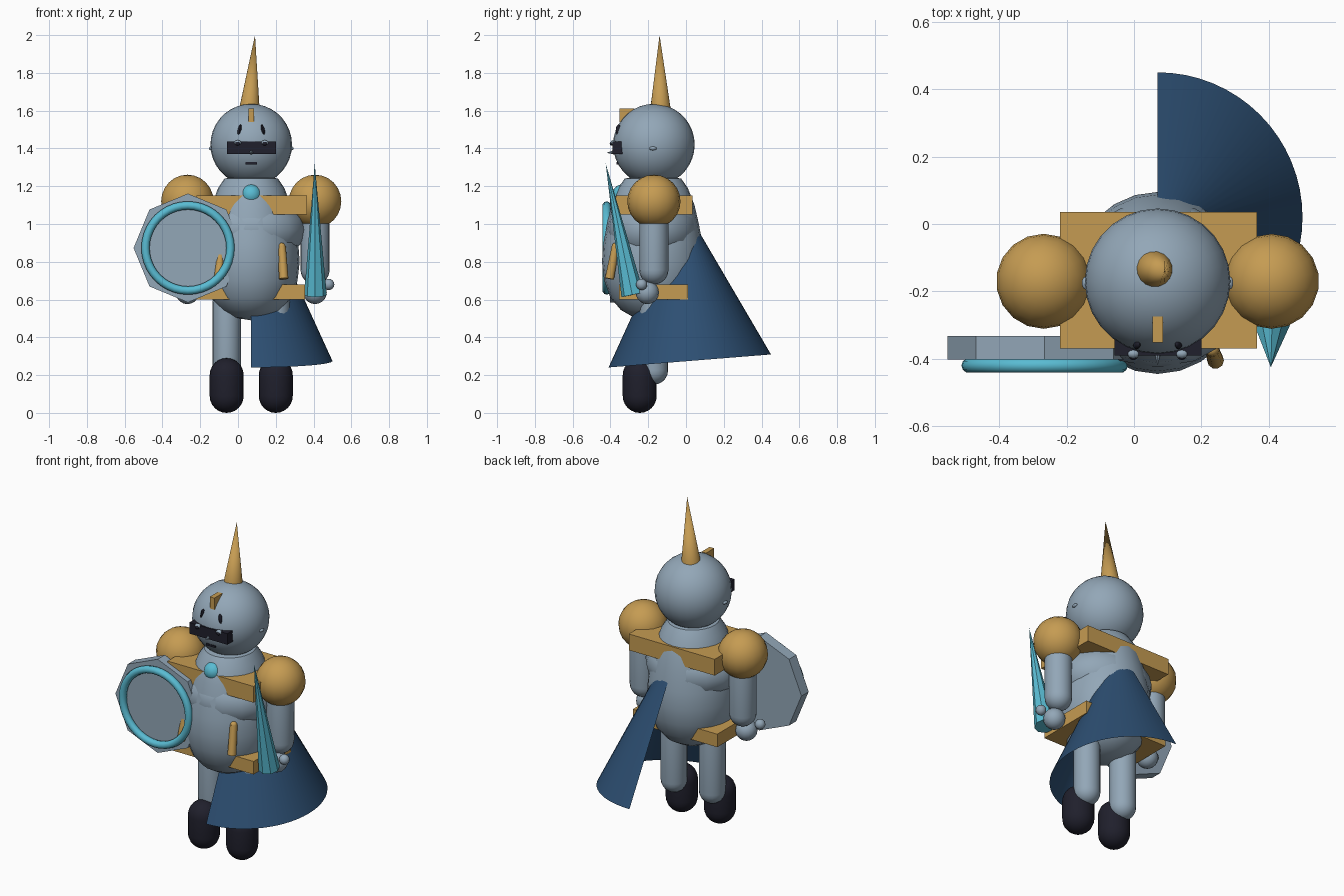
import bpy, bmesh, math
from mathutils import Vector, Matrix

if "Cube" in bpy.data.objects:
    bpy.data.objects.remove(bpy.data.objects["Cube"])

CX, CY = 0.07, -0.17      # body axis


def material(name, rgb):
    m = bpy.data.materials.new(name)
    m.diffuse_color = (*rgb, 1)
    m.use_nodes = True
    m.node_tree.nodes["Principled BSDF"].inputs["Base Color"].default_value = m.diffuse_color
    return m


STEEL = material("blue_grey_steel", (0.29, 0.385, 0.475))
GOLD = material("gold", (0.56, 0.33, 0.085))
CYAN = material("cyan", (0.10, 0.50, 0.65))
NAVY = material("navy_cloth", (0.026, 0.078, 0.17))
DARK = material("near_black", (0.014, 0.014, 0.025))


def finish(name, bm, mat, smooth=True):
    bmesh.ops.recalc_face_normals(bm, faces=bm.faces)
    me = bpy.data.meshes.new(name)
    bm.to_mesh(me)
    bm.free()
    me.materials.append(mat)
    ob = bpy.data.objects.new(name, me)
    bpy.context.collection.objects.link(ob)
    if smooth:
        bpy.ops.object.select_all(action='DESELECT')
        ob.select_set(True)
        bpy.context.view_layer.objects.active = ob
        bpy.ops.object.shade_smooth_by_angle(angle=math.radians(40))
    return ob


def ball(name, c, r, mat, seg=24, rings=16, tilt=0):
    """Ellipsoid; tilt turns it about y."""
    r = (r, r, r) if isinstance(r, float) else r
    bm = bmesh.new()
    bmesh.ops.create_uvsphere(bm, u_segments=seg, v_segments=rings, radius=1)
    m = Matrix.Translation(c) @ Matrix.Rotation(tilt, 4, 'Y') @ Matrix.Diagonal((*r, 1))
    bm.transform(m)
    return finish(name, bm, mat)


def box(name, lo, hi, mat):
    lo, hi = Vector(lo), Vector(hi)
    bm = bmesh.new()
    bmesh.ops.create_cube(bm, size=1)
    bm.transform(Matrix.Translation((lo + hi) / 2) @ Matrix.Diagonal((*(hi - lo), 1)))
    return finish(name, bm, mat, False)


def cone(name, a, b, r1, r2, mat, seg=16, roll=0, smooth=True):
    """Cone or cylinder running from point a to point b."""
    a, b = Vector(a), Vector(b)
    d = b - a
    bm = bmesh.new()
    bmesh.ops.create_cone(bm, cap_ends=True, segments=seg, radius1=r1, radius2=r2, depth=d.length)
    bm.transform(Matrix.Translation((a + b) / 2) @ d.to_track_quat('Z', 'Y').to_matrix().to_4x4()
                 @ Matrix.Rotation(roll, 4, 'Z'))
    return finish(name, bm, mat, smooth)


def lathe(name, c, profile, mat, seg=24, sx=1.0):
    """Closed solid turned about z from (radius, height) points."""
    bm = bmesh.new()
    rings = []
    for r, z in profile:
        if r == 0:
            rings.append([bm.verts.new((c[0], c[1], z))] * seg)
        else:
            rings.append([bm.verts.new((c[0] + sx * r * math.cos(t), c[1] + r * math.sin(t), z))
                          for t in (2 * math.pi * i / seg for i in range(seg))])
    for lo, hi in zip(rings, rings[1:]):
        for i in range(seg):
            j = (i + 1) % seg
            bm.faces.new(list(dict.fromkeys((lo[i], lo[j], hi[j], hi[i]))))
    return finish(name, bm, mat)


def capsule(name, c, r, z0, z1, mat):
    n = 6
    arc = [math.pi / 2 * i / n for i in range(n + 1)]
    low = [(r * math.sin(t), z0 + r - r * math.cos(t)) for t in arc]
    high = [(r * math.cos(t), z1 - r + r * math.sin(t)) for t in arc]
    low[0], high[-1] = (0, z0), (0, z1)
    return lathe(name, c, low + high, mat, 20)


# Torso and chest
lathe("torso", (CX, CY - 0.005),
      [(0, 0.49), (0.10, 0.505), (0.17, 0.545), (0.225, 0.61), (0.258, 0.70), (0.27, 0.80),
       (0.262, 0.90), (0.243, 1.0), (0.22, 1.10), (0.185, 1.19), (0.15, 1.24), (0, 1.27)],
      STEEL, 24, 0.95)
ball("chest", (CX, CY - 0.01, 0.97), (0.288, 0.245, 0.19), STEEL, 16, 10)
box("shoulder_plate", (-0.22, -0.37, 1.05), (0.365, 0.035, 1.15), GOLD)
box("belt", (-0.22, -0.355, 0.60), (0.355, 0.01, 0.68), GOLD)
ball("chest_gem", (CX, -0.335, 1.155), 0.055, CYAN, 16, 10)

# Head, horn and crest
ball("head", (CX, CY, 1.42), 0.216, STEEL, 28, 18)
cone("horn", (0.06, -0.135, 1.60), (0.09, -0.14, 2.0), 0.056, 0, GOLD, 16)
box("crest", (0.055, -0.352, 1.54), (0.086, -0.275, 1.612), GOLD)

# Face
box("visor", (-0.058, -0.39, 1.37), (0.20, -0.335, 1.438), DARK)
box("mouth", (0.04, -0.367, 1.315), (0.10, -0.34, 1.327), DARK)
cone("nose", (CX, -0.37, 1.38), (CX, -0.42, 1.377), 0.015, 0, STEEL, 8)

# Paired parts, mirrored about the body axis
for s, side in ((-1, "left"), (1, "right")):
    def X(d):
        return CX + s * d

    ball(side + "_pauldron", (X(0.338), CY, 1.12), 0.141, GOLD, 18, 12)
    capsule(side + "_arm", (X(0.338), CY), 0.077, 0.68, 1.12, STEEL)
    ball(side + "_hand", (X(0.338), -0.205, 0.638), 0.062, STEEL, 16, 10)
    ball(side + "_thumb", (X(0.41), -0.235, 0.68), 0.03, STEEL, 12, 8)
    capsule(side + "_leg", (X(0.13), CY), 0.075, 0.15, 0.66, STEEL)
    capsule(side + "_boot", (X(0.13), -0.245), 0.09, 0.0, 0.29, DARK)
    cone(side + "_strap", (X(0.172), -0.405, 0.71), (X(0.162), -0.373, 0.88), 0.025, 0.021, GOLD, 10)
    ball(side + "_strap_tip", (X(0.162), -0.373, 0.88), 0.021, GOLD, 10, 6)
    ball(side + "_brow", (X(0.062), -0.357, 1.497), (0.010, 0.015, 0.03), DARK, 10, 8, -s * 0.2)
    ball(side + "_eye", (X(0.072), -0.385, 1.43), (0.02, 0.014, 0.014), STEEL, 10, 8)
    ball(side + "_pupil", (X(0.072), -0.394, 1.425), (0.013, 0.01, 0.01), DARK, 10, 8)
    ball(side + "_ear", (X(0.213), CY - 0.005, 1.40), (0.012, 0.02, 0.01), STEEL, 10, 8)

# Shield with raised rim
SH = Vector((-0.265, 0, 0.873))
cone("shield", SH + Vector((0, -0.332, 0)), SH + Vector((0, -0.402, 0)), 0.288, 0.288, STEEL, 8, 0, False)
bm = bmesh.new()
N, M = 40, 10
ring = []
for i in range(N):
    t = 2 * math.pi * i / N
    ring.append([bm.verts.new((SH.x + (0.225 + 0.022 * math.cos(p)) * math.cos(t),
                               -0.42 + 0.022 * math.sin(p),
                               SH.z + (0.225 + 0.022 * math.cos(p)) * math.sin(t)))
                 for p in (2 * math.pi * j / M for j in range(M))])
for i in range(N):
    for j in range(M):
        a, b, k = ring[i], ring[(i + 1) % N], (j + 1) % M
        bm.faces.new((a[j], b[j], b[k], a[k]))
finish("shield_rim", bm, CYAN)

# Blade held in front of the hand
cone("blade", (0.41, -0.283, 0.625), (0.406, -0.425, 1.32), 0.06, 0, CYAN, 8, 0, False)

# Half-cone cape, open on one side
bm = bmesh.new()
N = 32
low, high = [], []
for i in range(N + 1):
    t = -math.pi / 2 + math.pi * i / N
    y = 0.02 + 0.43 * math.sin(t)
    low.append(bm.verts.new((CX + 0.43 * math.cos(t), y, 0.275 + 0.08 * (y - 0.02))))
    high.append(bm.verts.new((CX + 0.11 * math.cos(t), -0.008 + 0.068 * math.sin(t), 0.975)))
for i in range(N):
    bm.faces.new((low[i], low[i + 1], high[i + 1], high[i]))
finish("cape", bm, NAVY)
